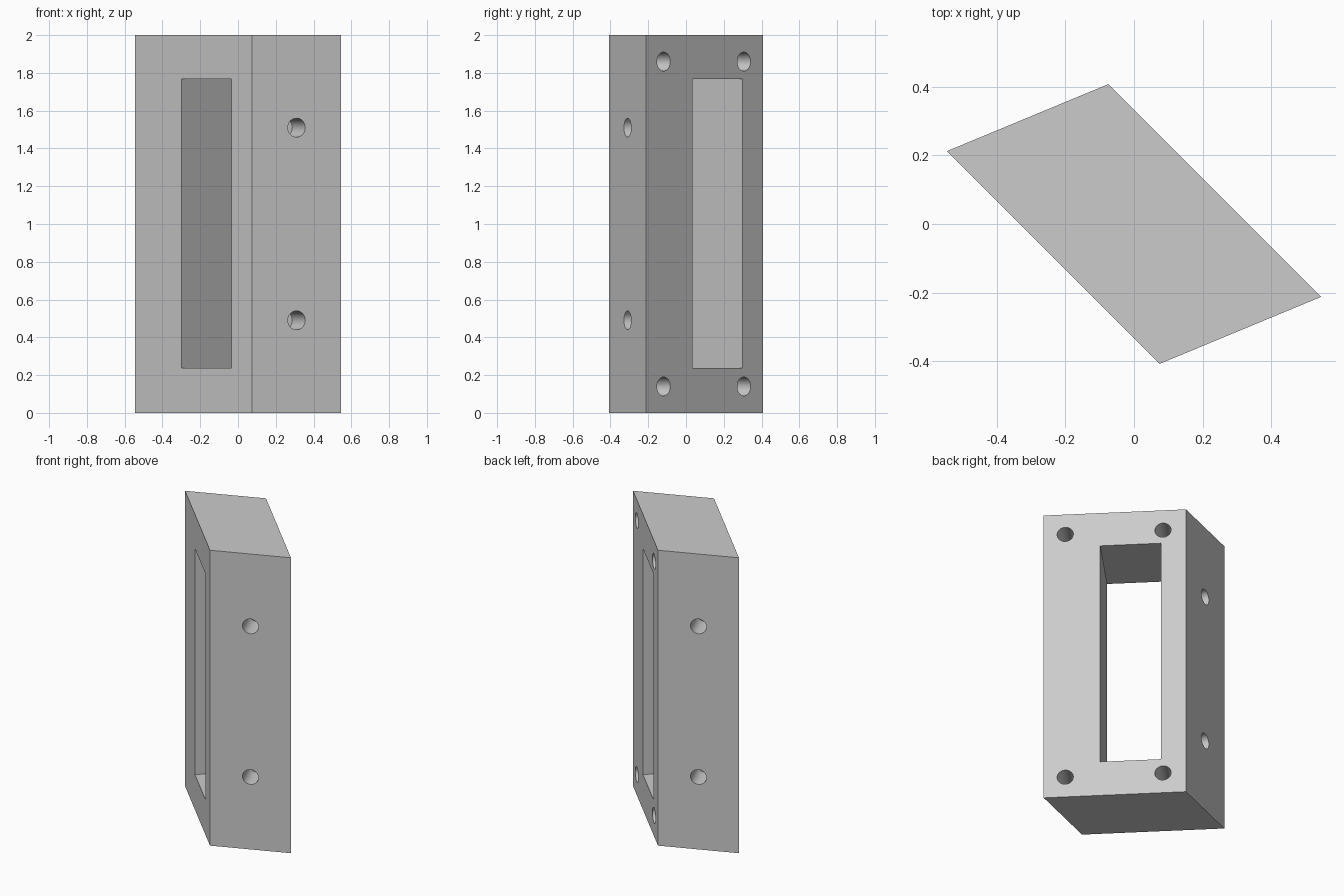
import bpy
import bmesh
from math import radians
from mathutils import Matrix, Vector

cube = bpy.data.objects.get("Cube")
if cube:
    bpy.data.objects.remove(cube, do_unlink=True)

HEIGHT = 2.0
HOLE_RADIUS = 0.05
HOLE_DEPTH = 0.18
ALONG = Vector((1, -1, 0)).normalized()      # along the wide faces
WIDE_NORMAL = Vector((1, 1, 0)).normalized()  # out of the drilled wide face
END_NORMAL = Vector((0.383, -0.924, 0)).normalized()

grey = bpy.data.materials.new("light grey")
grey.use_nodes = True
colour = (0.6, 0.6, 0.6, 1)
grey.diffuse_color = colour
grey.node_tree.nodes["Principled BSDF"].inputs["Base Color"].default_value = colour


def make_object(name, bm):
    bmesh.ops.recalc_face_normals(bm, faces=bm.faces)
    mesh = bpy.data.meshes.new(name)
    bm.to_mesh(mesh)
    bm.free()
    mesh.materials.append(grey)
    obj = bpy.data.objects.new(name, mesh)
    bpy.context.collection.objects.link(obj)
    return obj


def add_hole(bm, mouth, normal):
    # Blind cylinder, standing slightly proud of the face
    proud = 0.05
    length = HOLE_DEPTH + proud
    centre = mouth + normal * (proud - length / 2)
    turn = normal.to_track_quat("Z", "Y").to_matrix().to_4x4()
    bmesh.ops.create_cone(bm, cap_ends=True, segments=32, radius1=HOLE_RADIUS,
                          radius2=HOLE_RADIUS, depth=length,
                          matrix=Matrix.Translation(centre) @ turn)


# Slanted block: extruded parallelogram
bm = bmesh.new()
outline = [(-0.545, 0.212), (0.075, -0.407), (0.545, -0.212), (-0.075, 0.407)]
base = bm.faces.new([bm.verts.new((x, y, 0)) for x, y in outline])
top = bmesh.ops.extrude_face_region(bm, geom=[base])["geom"]
bmesh.ops.translate(bm, vec=(0, 0, HEIGHT),
                    verts=[v for v in top if isinstance(v, bmesh.types.BMVert)])
block = make_object("slotted_block", bm)

# Cutters: through slot, corner holes and end holes
bm = bmesh.new()
bmesh.ops.create_cube(bm, size=1, matrix=Matrix.Translation((0, 0, 1.003))
                      @ Matrix.Rotation(radians(-45), 4, "Z")
                      @ Matrix.Diagonal((0.375, 1, 1.53, 1)))
for side in (-1, 1):
    for up in (-1, 1):
        corner = ALONG * (0.102 + side * 0.301) + WIDE_NORMAL * 0.235
        add_hole(bm, corner + Vector((0, 0, 1 + up * 0.86)), WIDE_NORMAL)
        end = Vector((0.31, -0.3095, 0)) * side
        add_hole(bm, end + Vector((0, 0, 1 + up * 0.51)), END_NORMAL * side)
cutter = make_object("slot_and_hole_cutter", bm)
cutter.hide_render = True

# Cut the block and keep its edges crisp
cut = block.modifiers.new("cuts", "BOOLEAN")
cut.operation = "DIFFERENCE"
cut.solver = "EXACT"
cut.object = cutter
bpy.ops.object.select_all(action="DESELECT")
block.select_set(True)
bpy.context.view_layer.objects.active = block
bpy.ops.object.modifier_apply(modifier=cut.name)
bpy.data.objects.remove(cutter, do_unlink=True)
bpy.ops.object.shade_smooth_by_angle(angle=radians(30))
